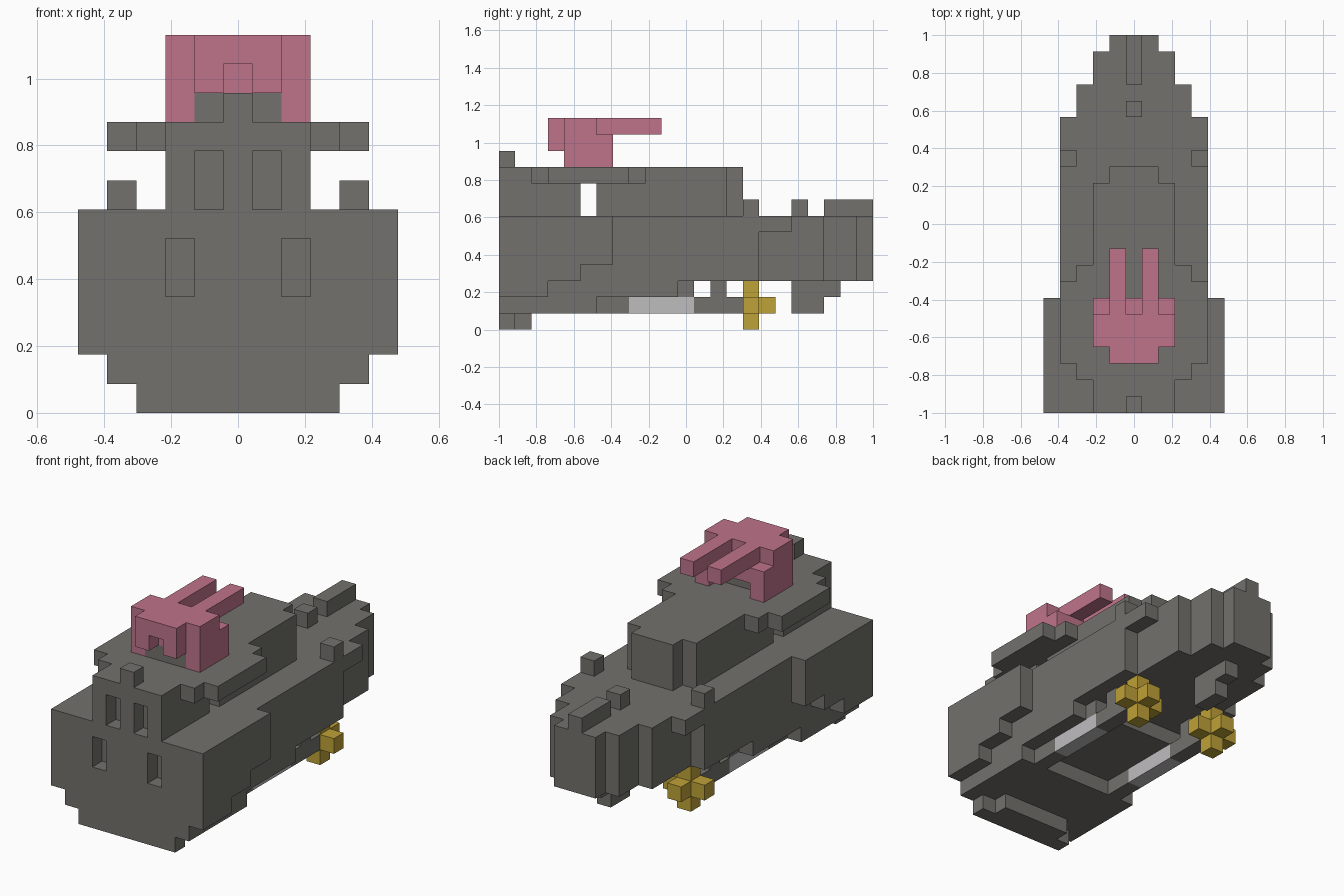
import bpy, bmesh, math
from mathutils import Vector

cube = bpy.data.objects.get("Cube")
if cube:
    bpy.data.objects.remove(cube)

U = 2 / 23          # size of one block
cells = {}          # block position -> part name
parts = {}          # part name -> material


def material(name, rgb):
    m = bpy.data.materials.new(name)
    m.use_nodes = True
    m.diffuse_color = (*rgb, 1)
    m.node_tree.nodes["Principled BSDF"].inputs["Base Color"].default_value = (*rgb, 1)
    return m


grey = material("hull grey", (0.17, 0.165, 0.15))
pink = material("turret pink", (0.52, 0.175, 0.26))
gold = material("propeller gold", (0.52, 0.36, 0.04))
silver = material("shaft silver", (0.52, 0.51, 0.52))


def block(part, xs, ys, zs):
    """Fill block columns xs (inclusive, mirrored), ys and zs (half open); part None cuts."""
    for x in range(xs[0], xs[1] + 1):
        for y in range(*ys):
            for z in range(*zs):
                for sx in (x, -x):
                    if part:
                        cells[sx, y, z] = part
                    else:
                        cells.pop((sx, y, z), None)


def part(name, mat, *boxes):
    parts[name] = mat
    for b in boxes:
        block(name, *b)


# Hull tapering to the stern, with wide flanks at the front
part("hull", grey,
     ((0, 4), (0, 16), (3, 7)), ((0, 3), (16, 20), (3, 7)), ((4, 4), (16, 18), (6, 7)),
     ((0, 2), (20, 22), (3, 7)), ((0, 1), (22, 23), (3, 7)))
part("flank", grey,
     ((5, 5), (0, 3), (2, 7)), ((5, 5), (3, 5), (3, 7)), ((5, 5), (5, 7), (4, 7)))
part("underbody", grey,
     ((0, 4), (0, 11), (2, 3)), ((0, 3), (11, 12), (2, 3)), ((0, 4), (0, 6), (1, 2)),
     ((0, 3), (0, 1), (0, 1)), ((0, 2), (1, 2), (0, 1)))
part("rudder", grey, ((0, 0), (18, 20), (1, 3)), ((0, 0), (20, 21), (2, 3)))

# Deck fittings
part("deck_fitting", grey,
     ((4, 4), (15, 16), (7, 8)), ((0, 0), (18, 19), (7, 8)), ((0, 0), (20, 23), (7, 8)))

# Upper house in two halves under an overhanging roof
part("upper_house", grey,
     ((0, 2), (0, 5), (7, 10)), ((0, 2), (6, 14), (7, 10)), ((0, 1), (14, 15), (7, 10)))
part("roof_plate", grey, ((0, 3), (2, 9), (9, 10)), ((4, 4), (3, 8), (9, 10)))
part("roof_knob", grey, ((0, 0), (0, 1), (10, 11)))

# Recessed slots in the front
block(None, (2, 2), (0, 1), (4, 6))
block(None, (1, 1), (0, 1), (7, 9))

# Turret with two barrels
part("turret_pedestal", grey, ((0, 1), (4, 6), (10, 11)))
part("turret", pink,
     ((2, 2), (4, 7), (10, 12)), ((0, 1), (4, 7), (11, 12)),
     ((0, 2), (4, 6), (12, 13)), ((0, 1), (3, 4), (11, 13)))
block(None, (0, 0), (3, 4), (11, 12))
part("gun_barrel", pink, ((1, 1), (6, 10), (12, 13)))

# Shafts and propellers
part("shaft", grey, ((3, 3), (6, 15), (1, 2)), ((3, 3), (13, 14), (2, 3)))
part("shaft_sleeve", silver, ((3, 3), (8, 12), (1, 2)))
part("propeller", gold,
     ((3, 3), (15, 16), (0, 3)), ((2, 4), (15, 16), (1, 2)), ((3, 3), (16, 17), (1, 2)))


# Skin each part with its outer faces only, then merge flat areas
def skin(name, mat):
    bm = bmesh.new()
    for pos, owner in cells.items():
        if owner != name:
            continue
        for axis in range(3):
            for side in (-1, 1):
                near = list(pos)
                near[axis] += side
                if tuple(near) in cells:
                    continue
                n, a, b = Vector(), Vector(), Vector()
                n[axis], a[(axis + 1) % 3], b[(axis + 2) % 3] = side / 2, side / 2, 1 / 2
                mid = Vector(pos) + Vector((0, 0.5, 0.5)) + n
                corners = (mid - a - b, mid + a - b, mid + a + b, mid - a + b)
                bm.faces.new([bm.verts.new(c * U - Vector((0, 1, 0))) for c in corners])
    bmesh.ops.remove_doubles(bm, verts=bm.verts, dist=U / 100)
    bmesh.ops.dissolve_limit(bm, angle_limit=math.radians(1), verts=bm.verts, edges=bm.edges)
    mesh = bpy.data.meshes.new(name)
    bm.to_mesh(mesh)
    bm.free()
    mesh.materials.append(mat)
    bpy.context.collection.objects.link(bpy.data.objects.new(name, mesh))


for part_name, part_mat in parts.items():
    skin(part_name, part_mat)
